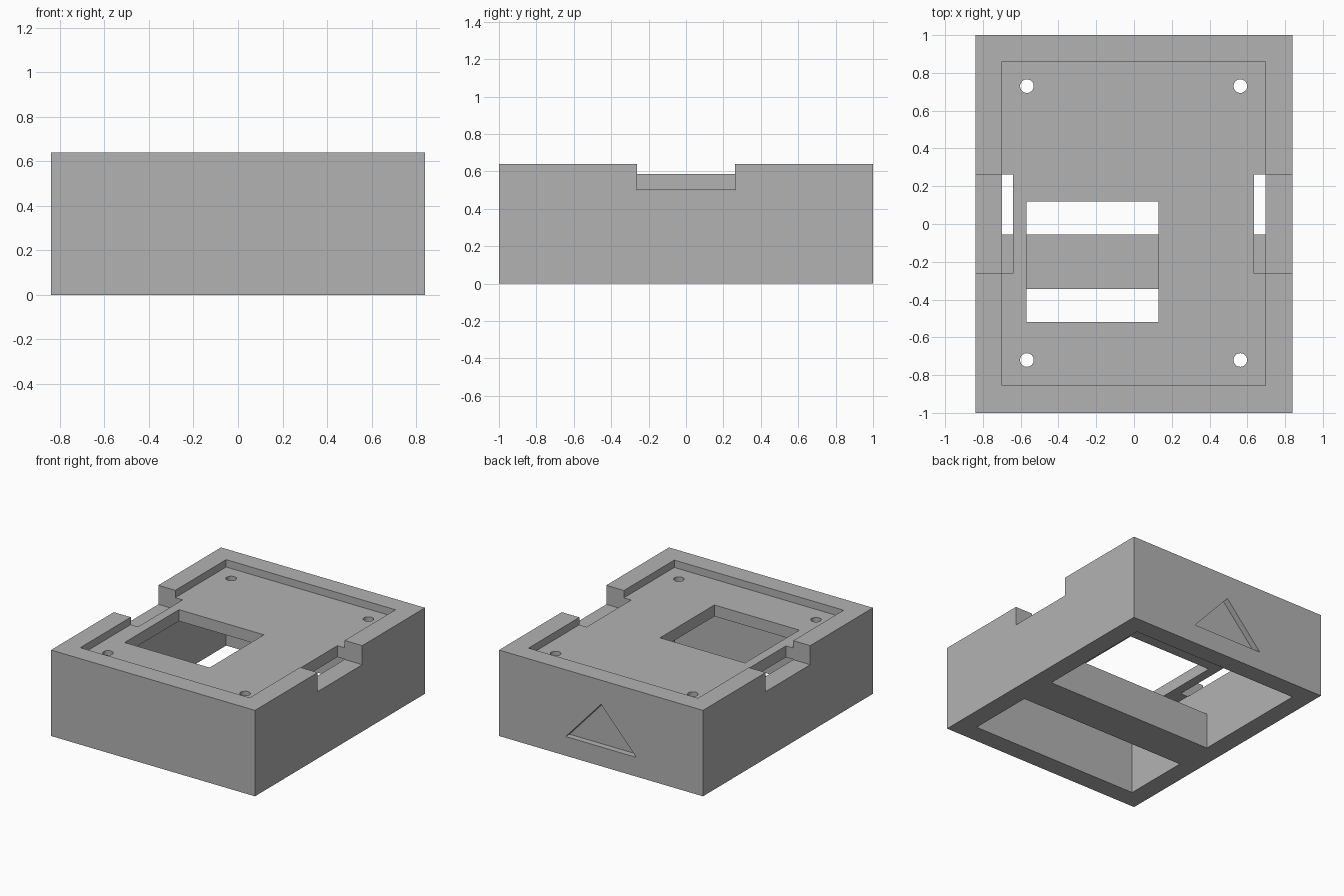
import bpy, bmesh
from mathutils import Matrix, Vector

old = bpy.data.objects.get("Cube")
if old:
    bpy.data.objects.remove(old, do_unlink=True)

grey = bpy.data.materials.new("plain grey")
grey.use_nodes = True
colour = (0.45, 0.45, 0.45, 1)
grey.diffuse_color = colour
grey.node_tree.nodes["Principled BSDF"].inputs["Base Color"].default_value = colour


def make_object(name, bm):
    bmesh.ops.recalc_face_normals(bm, faces=bm.faces)
    mesh = bpy.data.meshes.new(name)
    bm.to_mesh(mesh)
    bm.free()
    mesh.materials.append(grey)
    obj = bpy.data.objects.new(name, mesh)
    bpy.context.collection.objects.link(obj)
    return obj


def box(name, xs, ys, zs):
    bm = bmesh.new()
    bmesh.ops.create_cube(bm, size=1)
    for v in bm.verts:
        v.co = Vector([r[0] if c < 0 else r[1] for c, r in zip(v.co, (xs, ys, zs))])
    return make_object(name, bm)


def cylinder(name, x, y, z, radius, depth):
    bm = bmesh.new()
    bmesh.ops.create_cone(bm, cap_ends=True, segments=32, radius1=radius, radius2=radius,
                          depth=depth, matrix=Matrix.Translation((x, y, z)))
    return make_object(name, bm)


def prism(name, profile, y0, y1):
    # Extrude an (x, z) profile along y
    bm = bmesh.new()
    face = bm.faces.new([bm.verts.new((x, y0, z)) for x, z in profile])
    result = bmesh.ops.extrude_face_region(bm, geom=[face])
    moved = [v for v in result["geom"] if isinstance(v, bmesh.types.BMVert)]
    bmesh.ops.translate(bm, verts=moved, vec=(0, y1 - y0, 0))
    return make_object(name, bm)


def cut(target, cutter):
    cutter.hide_render = True
    mod = target.modifiers.new("cut", 'BOOLEAN')
    mod.operation = 'DIFFERENCE'
    mod.solver = 'EXACT'
    mod.object = cutter
    with bpy.context.temp_override(object=target, active_object=target):
        bpy.ops.object.modifier_apply(modifier=mod.name)
    bpy.data.objects.remove(cutter, do_unlink=True)


inner_x, inner_y = (-0.70, 0.695), (-0.855, 0.86)
floor_z, ceiling_z, top_z = 0.585, 0.5, 0.64

# Solid case with a shallow tray on top and a hollow underside
case = box("case", (-0.84, 0.84), (-1, 1), (0, top_z))
cut(case, box("cavity_cutter", inner_x, inner_y, (-0.2, ceiling_z)))
cut(case, box("tray_cutter", inner_x, inner_y, (floor_z, 0.8)))

# Rectangular window through the tray floor
cut(case, box("window_cutter", (-0.57, 0.13), (-0.52, 0.12), (0.45, 0.62)))

# Notches through both side walls
for xs in ((-1, -0.64), (0.635, 1)):
    cut(case, box("notch_cutter", xs, (-0.262, 0.262), (ceiling_z - 0.002, 0.8)))

# Four screw holes
for x in (-0.567, 0.563):
    for y in (-0.72, 0.73):
        cut(case, cylinder("screw_hole_cutter", x, y, 0.54, 0.036, 0.2))

# Sunken triangle on the back
cut(case, prism("triangle_cutter", [(-0.29, 0.143), (0.29, 0.143), (0, 0.46)], 0.955, 1.1))

# Low bar across the underside
box("cross_bar", inner_x, (-0.345, -0.055), (0, 0.27))
